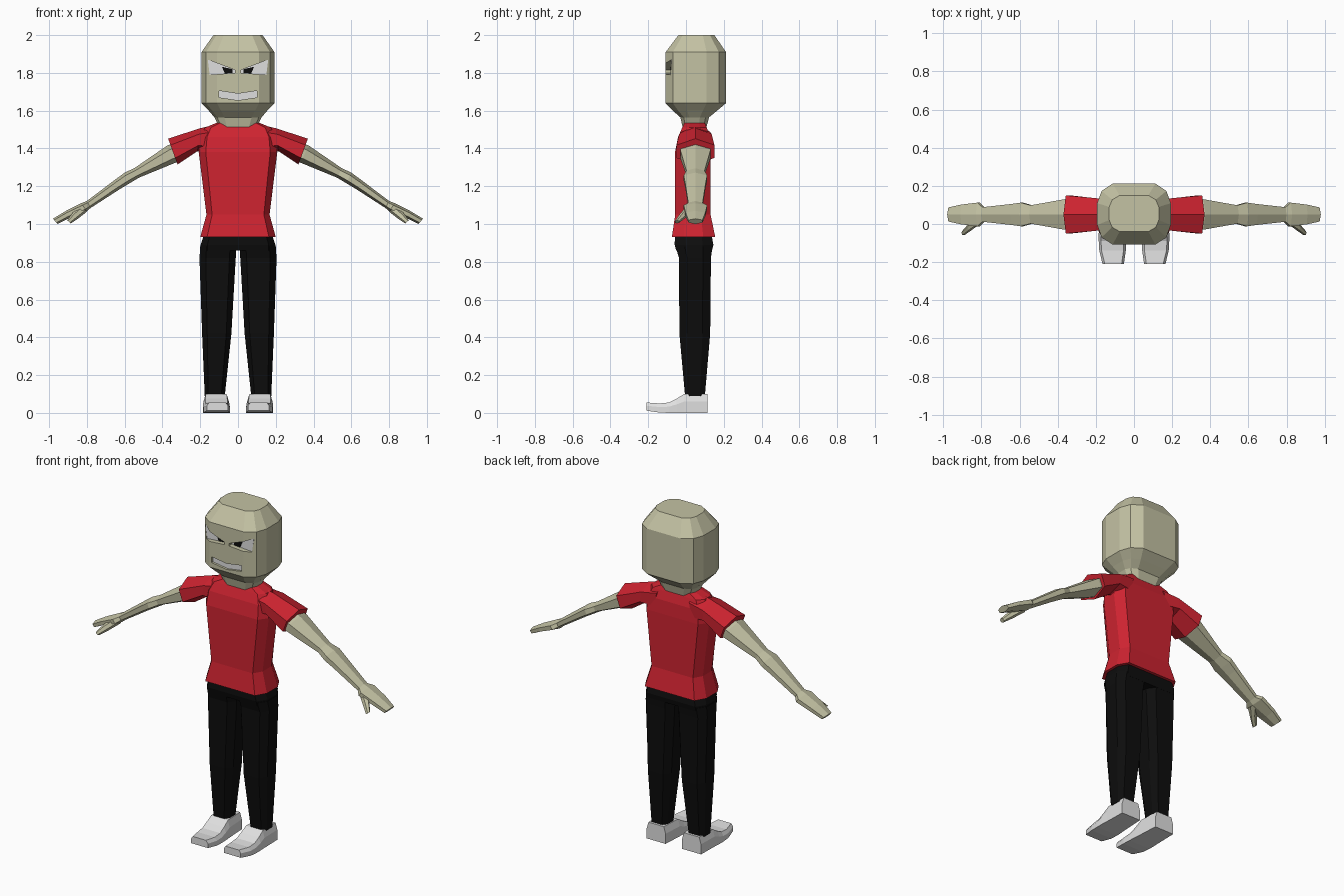
import bpy, bmesh, math

if "Cube" in bpy.data.objects:
    bpy.data.objects.remove(bpy.data.objects["Cube"])


def material(name, rgb):
    m = bpy.data.materials.new(name)
    m.diffuse_color = (*rgb, 1)
    m.use_nodes = True
    m.node_tree.nodes["Principled BSDF"].inputs["Base Color"].default_value = m.diffuse_color
    return m


SKIN = material("skin", (0.55, 0.54, 0.37))
RED = material("red_shirt", (0.62, 0.017, 0.03))
BLACK = material("black", (0.004, 0.004, 0.004))
WHITE = material("white", (0.74, 0.74, 0.74))


def loft(name, rings, mat, mirror=False):
    """Skin a list of equal-length point rings and cap both ends."""
    bm = bmesh.new()
    loops = [[bm.verts.new(p) for p in r] for r in rings]
    n = len(loops[0])
    for a, b in zip(loops, loops[1:]):
        for i in range(n):
            j = (i + 1) % n
            bm.faces.new((a[i], a[j], b[j], b[i]))
    bm.faces.new(loops[0])
    bm.faces.new(loops[-1])
    bmesh.ops.recalc_face_normals(bm, faces=bm.faces)
    me = bpy.data.meshes.new(name)
    bm.to_mesh(me)
    bm.free()
    me.materials.append(mat)
    ob = bpy.data.objects.new(name, me)
    bpy.context.collection.objects.link(ob)
    if mirror:
        ob.modifiers.new("mirror", 'MIRROR')
    return ob


def section(z, x0, x1, y0, y1, corner):
    """Horizontal ring; corner lists (x, y) fractions for one quadrant."""
    cx, cy, w, d = (x0 + x1) / 2, (y0 + y1) / 2, (x1 - x0) / 2, (y1 - y0) / 2
    q = [(a, b) for a, b in corner]
    pts = q + [(-a, b) for a, b in q[::-1]] + [(-a, -b) for a, b in q] + [(a, -b) for a, b in q[::-1]]
    return [(cx + a * w, cy + b * d, z) for a, b in pts]


def limb(top, bot, hy, yc=0.05):
    """Six-sided limb ring between a top and bottom (x, z) point."""
    ring = []
    for k in range(6):
        a = math.radians(90 + 60 * k)
        t = (math.sin(a) + 1) / 2
        ring.append((bot[0] + (top[0] - bot[0]) * t,
                     yc + hy * math.cos(a) / math.cos(math.pi / 6),
                     bot[1] + (top[1] - bot[1]) * t))
    return ring


def prism(name, outline, y0, y1, mat, mirror=False):
    """Extrude an (x, z) outline along y."""
    return loft(name, [[(x, y, z) for x, z in outline] for y in (y0, y1)], mat, mirror)


# Head and neck
ROUND = [(1, 0.36), (0.88, 0.76), (0.58, 1)]
head = loft("head", [section(z, -w, w, y0, y1, ROUND) for z, w, y0, y1 in [
    (1.48, 0.085, -0.01, 0.10), (1.565, 0.125, -0.03, 0.122), (1.60, 0.155, -0.07, 0.165),
    (1.64, 0.193, -0.108, 0.212), (1.91, 0.193, -0.108, 0.212), (2.0, 0.13, -0.04, 0.15)]], SKIN)

# Recessed eyes and mouth
EYE = [(0.015, 1.80), (0.15, 1.79), (0.16, 1.87), (0.015, 1.815)]
MOUTH = [(-0.10, 1.67), (0, 1.655), (0.10, 1.67), (0.10, 1.705), (0, 1.69), (-0.10, 1.705)]
PUPIL = [(0.03, 1.80), (0.07, 1.797), (0.085, 1.832), (0.03, 1.82)]
for label, outline, floor in [("left_eye", EYE, -0.076),
                              ("right_eye", [(-x, z) for x, z in EYE], -0.076),
                              ("mouth", MOUTH, -0.092)]:
    cutter = prism(label + "_cutter", outline, -0.2, floor, SKIN)
    cutter.hide_render = True
    mod = head.modifiers.new(label, 'BOOLEAN')
    mod.operation, mod.object, mod.solver = 'DIFFERENCE', cutter, 'EXACT'
    bpy.context.view_layer.objects.active = head
    bpy.ops.object.modifier_apply(modifier=label)
    bpy.data.objects.remove(cutter)
    prism(label, outline, floor - 0.003, floor + 0.004, WHITE)
prism("pupils", PUPIL, -0.083, -0.078, BLACK, True)

# Shirt body and sleeves
BOXY = [(1, 0.45), (0.82, 1)]
loft("shirt", [section(z, -w, w, y0, y1, BOXY) for z, w, y0, y1 in [
    (0.93, 0.20, -0.075, 0.155), (1.05, 0.167, -0.057, 0.13), (1.38, 0.208, -0.058, 0.13),
    (1.46, 0.20, -0.042, 0.125), (1.51, 0.175, -0.02, 0.11), (1.535, 0.115, -0.008, 0.10)]], RED)
loft("sleeves", [limb((0.10, 1.53), (0.13, 1.37), 0.075), limb((0.20, 1.507), (0.215, 1.385), 0.086),
                 limb((0.37, 1.452), (0.32, 1.315), 0.10)], RED, True)

# Arms and hands
loft("arms", [limb(*r) for r in [
    ((0.32, 1.435), (0.285, 1.345), 0.08), ((0.375, 1.415), (0.33, 1.325), 0.08),
    ((0.55, 1.295), (0.525, 1.245), 0.048), ((0.60, 1.272), (0.575, 1.215), 0.062),
    ((0.65, 1.235), (0.625, 1.185), 0.055), ((0.80, 1.122), (0.78, 1.085), 0.038),
    ((0.83, 1.11), (0.80, 1.068), 0.062), ((0.91, 1.07), (0.895, 1.03), 0.052),
    ((0.98, 1.028), (0.955, 1.0), 0.037)]], SKIN, True)
loft("thumbs", [limb((0.83, 1.10), (0.80, 1.065), 0.03, 0.03), limb((0.875, 1.06), (0.845, 1.03), 0.018, -0.015),
                limb((0.905, 1.02), (0.885, 1.003), 0.012, -0.047)], SKIN, True)

# Trousers: hips and legs
loft("trouser_hips", [section(z, -w, w, y0, y1, BOXY) for z, w, y0, y1 in [
    (0.86, 0.198, -0.052, 0.138), (0.89, 0.198, -0.06, 0.145), (0.97, 0.17, -0.058, 0.13)]], BLACK)
loft("trouser_legs", [section(z, x0, x1, y0, y1, [(1, 0.5), (0.65, 1)]) for z, x0, x1, y0, y1 in [
    (0.09, 0.07, 0.176, -0.005, 0.10), (0.42, 0.035, 0.19, -0.035, 0.128),
    (0.82, 0.012, 0.204, -0.037, 0.132), (0.88, 0.008, 0.2, -0.055, 0.14)]], BLACK, True)


# Shoes
def shoe_ring(y, z0, z1, x0, x1):
    zm, i = z0 + (z1 - z0) * 0.6, 0.012
    return [(x0, y, z0), (x1, y, z0), (x1, y, zm), (x1 - i, y, z1), (x0 + i, y, z1), (x0, y, zm)]


loft("shoes", [shoe_ring(*r) for r in [
    (0.115, 0, 0.10, 0.055, 0.18), (-0.01, 0, 0.10, 0.048, 0.183), (-0.05, 0, 0.075, 0.045, 0.185),
    (-0.09, 0, 0.055, 0.043, 0.185), (-0.14, 0.002, 0.05, 0.043, 0.182),
    (-0.21, 0.012, 0.055, 0.053, 0.165)]], WHITE, True)
